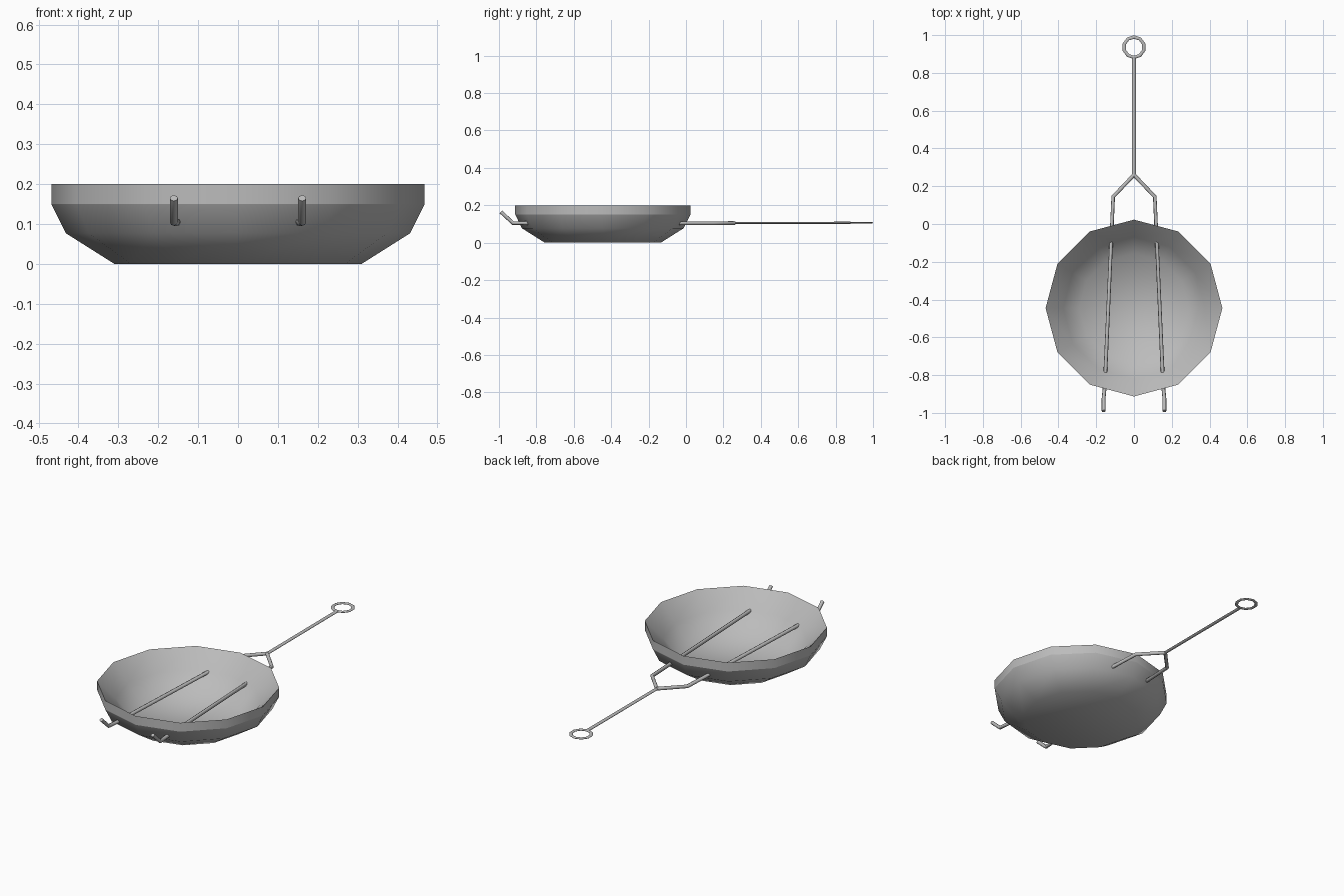
import bpy, bmesh
from math import sin, cos, pi, radians

if "Cube" in bpy.data.objects:
    bpy.data.objects.remove(bpy.data.objects["Cube"])

steel = bpy.data.materials.new("grey_steel")
steel.use_nodes = True
colour = (0.5, 0.5, 0.5, 1)
steel.diffuse_color = colour
steel.node_tree.nodes["Principled BSDF"].inputs["Base Color"].default_value = colour

SIDES = 12
PAN_Y = -0.445


def lathe(name, profile, sharp_rings):
    """Revolve (radius, height) pairs; rings in sharp_rings stay crisp."""
    bm = bmesh.new()
    rings = [[bm.verts.new((r * cos(2 * pi * i / SIDES), r * sin(2 * pi * i / SIDES), z))
              for i in range(SIDES)] for r, z in profile]
    for low, high in zip(rings, rings[1:]):
        for i in range(SIDES):
            j = (i + 1) % SIDES
            bm.faces.new((low[i], low[j], high[j], high[i]))
    bm.faces.new(rings[0][::-1])
    bm.faces.new(rings[-1])
    for face in bm.faces:
        face.smooth = True
    for k in sharp_rings:
        for i in range(SIDES):
            bm.edges.get((rings[k][i], rings[k][(i + 1) % SIDES])).smooth = False
    mesh = bpy.data.meshes.new(name)
    bm.to_mesh(mesh)
    bm.free()
    obj = bpy.data.objects.new(name, mesh)
    obj.location.y = PAN_Y
    mesh.materials.append(steel)
    bpy.context.collection.objects.link(obj)
    return obj


def rod(name, points, radius, cyclic=False, flatten=1.0):
    """Round wire along a path of straight pieces."""
    curve = bpy.data.curves.new(name, "CURVE")
    curve.dimensions = "3D"
    curve.bevel_depth = radius
    curve.bevel_resolution = 2
    curve.use_fill_caps = True
    spline = curve.splines.new("POLY")
    spline.points.add(len(points) - 1)
    for p, co in zip(spline.points, points):
        p.co = (*co, 1)
    spline.use_cyclic_u = cyclic
    curve.materials.append(steel)
    obj = bpy.data.objects.new(name, curve)
    bpy.context.collection.objects.link(obj)
    bpy.ops.object.select_all(action="DESELECT")
    obj.select_set(True)
    bpy.context.view_layer.objects.active = obj
    bpy.ops.object.convert(target="MESH")
    obj = bpy.context.object
    middle = points[0][2]
    for v in obj.data.vertices:
        v.co.z = middle + (v.co.z - middle) * flatten
    bpy.ops.object.shade_smooth_by_angle(angle=radians(50))


# Pan: outer wall up to the rim, then the inner bowl down to the floor
lathe("pan", [(0.31, 0), (0.432, 0.077), (0.468, 0.15), (0.468, 0.2),
              (0.375, 0.107), (0.29, 0.006)], (2, 3))

# Two prongs that branch from the handle, pass through the pan and hook up
for side, x in (("left", 1), ("right", -1)):
    rod(side + "_prong", [(0, 0.26, 0.105), (x * 0.11, 0.145, 0.104),
                          (x * 0.155, -0.865, 0.105), (x * 0.161, -0.925, 0.105),
                          (x * 0.161, -0.99, 0.165)], 0.01)

# Handle shaft and hanging ring
rod("handle_shaft", [(0, 0.26, 0.105), (0, 0.88, 0.107)], 0.01, flatten=0.6)
ring = [(0.054 * sin(2 * pi * i / 10), 0.936 + 0.054 * cos(2 * pi * i / 10), 0.107)
        for i in range(10)]
rod("hanging_ring", ring, 0.009, cyclic=True, flatten=0.5)
